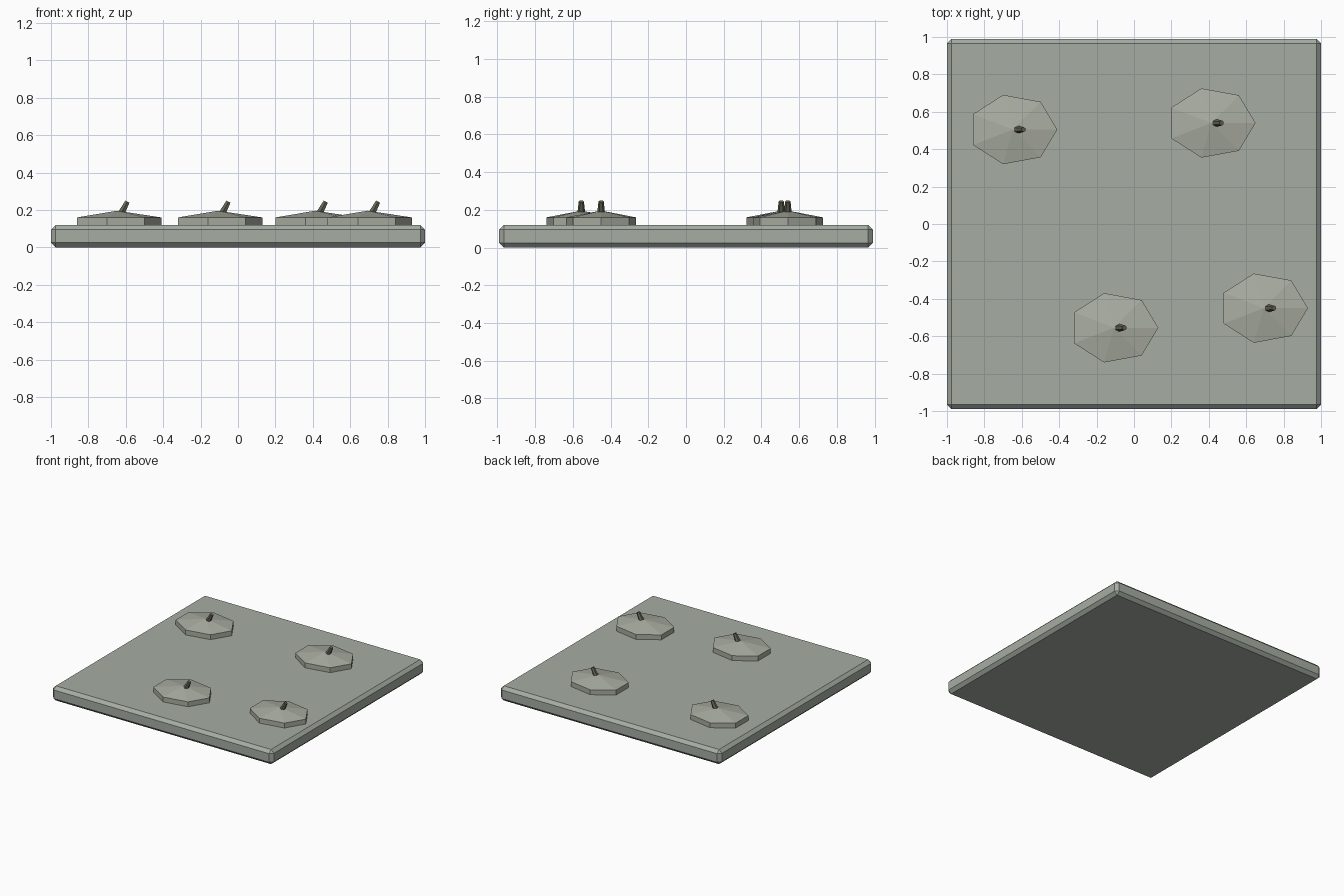
import bpy
import bmesh
import math
from mathutils import Matrix, Vector

default = bpy.data.objects.get("Cube")
if default:
    bpy.data.objects.remove(default, do_unlink=True)


def make_material(name, rgb):
    mat = bpy.data.materials.new(name)
    mat.use_nodes = True
    colour = (*rgb, 1)
    mat.diffuse_color = colour
    mat.node_tree.nodes["Principled BSDF"].inputs["Base Color"].default_value = colour
    return mat


slab_grey = make_material("pale green grey", (0.38, 0.42, 0.37))
pad_grey = make_material("pale warm grey", (0.40, 0.42, 0.36))
stem_brown = make_material("dark olive brown", (0.14, 0.13, 0.095))


def finish(name, bm, mat, location=(0, 0, 0)):
    bmesh.ops.recalc_face_normals(bm, faces=bm.faces)
    mesh = bpy.data.meshes.new(name)
    bm.to_mesh(mesh)
    bm.free()
    mesh.materials.append(mat)
    obj = bpy.data.objects.new(name, mesh)
    obj.location = location
    bpy.context.collection.objects.link(obj)
    return obj


SLAB_TOP = 0.12

# Square slab with chamfered edges
bm = bmesh.new()
bmesh.ops.create_cube(bm, size=1, matrix=Matrix.Diagonal((2, 1.98, SLAB_TOP, 1)))
bmesh.ops.bevel(bm, geom=bm.edges[:], offset=0.025, segments=1,
                affect='EDGES', profile=0.5)
finish("base_slab", bm, slab_grey, (0, 0, SLAB_TOP / 2))


# Seven-sided oval pad: straight wall with a shallow pointed top
def make_pad(name, x, y):
    sides, rx, ry, wall, peak = 7, 0.237, 0.19, 0.04, 0.076
    bm = bmesh.new()
    rings = []
    for z in (-0.005, wall):
        ring = []
        for i in range(sides):
            a = math.tau * i / sides
            ring.append(bm.verts.new((rx * math.cos(a), ry * math.sin(a), z)))
        rings.append(ring)
    low, high = rings
    apex = bm.verts.new((0, 0, peak))
    bm.faces.new(low[::-1])
    for i in range(sides):
        j = (i + 1) % sides
        bm.faces.new((low[i], low[j], high[j], high[i]))
        bm.faces.new((high[i], high[j], apex))
    finish(name, bm, pad_grey, (x, y, SLAB_TOP))


# Short tapered stem leaning toward +x
def make_stem(name, x, y):
    bm = bmesh.new()
    bmesh.ops.create_cone(bm, cap_ends=True, segments=6, radius1=0.022,
                          radius2=0.014, depth=0.085)
    bmesh.ops.rotate(bm, verts=bm.verts, cent=Vector(),
                     matrix=Matrix.Rotation(math.radians(28), 3, 'Y'))
    finish(name, bm, stem_brown, (x + 0.036, y, 0.207))


pads = {
    "back_right": (-0.647, 0.505),
    "back_left": (0.413, 0.54),
    "front_right": (-0.107, -0.555),
    "front_left": (0.693, -0.45),
}
for place, (x, y) in pads.items():
    make_pad(place + "_pad", x, y)
    make_stem(place + "_stem", x, y)
